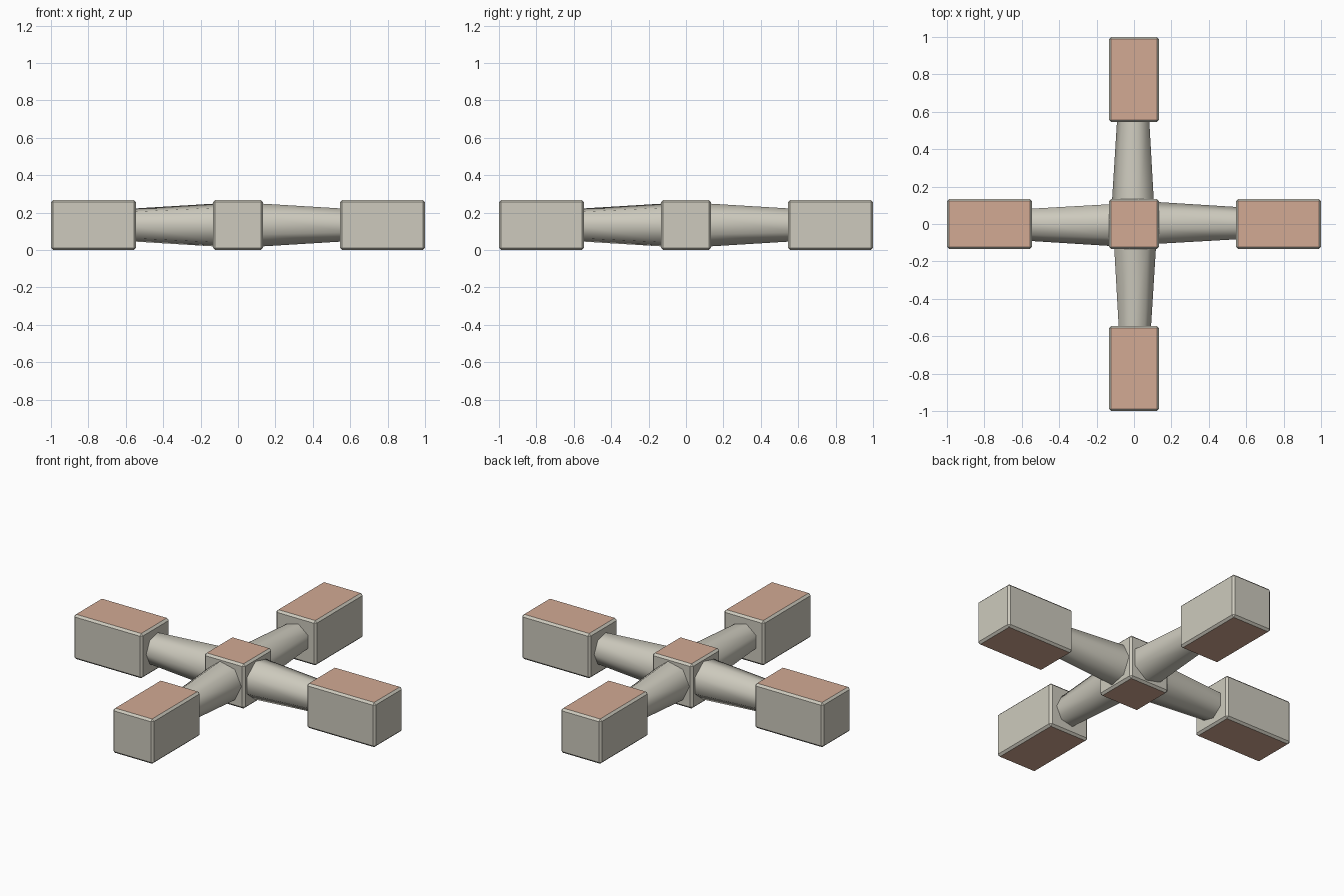
import bpy, bmesh, math
from mathutils import Matrix

if "Cube" in bpy.data.objects:
    bpy.data.objects.remove(bpy.data.objects["Cube"])

W = 0.268          # width and height of every block
ZC = W / 2         # height of the arm axis


def material(name, rgb):
    m = bpy.data.materials.new(name)
    m.diffuse_color = (*rgb, 1)
    m.use_nodes = True
    m.node_tree.nodes["Principled BSDF"].inputs["Base Color"].default_value = m.diffuse_color
    return m


stone = material("warm grey", (0.61, 0.59, 0.51))
clay = material("clay orange", (0.645, 0.40, 0.296))


def finish(bm, name, mats):
    mesh = bpy.data.meshes.new(name)
    bm.normal_update()
    bm.to_mesh(mesh)
    bm.free()
    for m in mats:
        mesh.materials.append(m)
    ob = bpy.data.objects.new(name, mesh)
    bpy.context.collection.objects.link(ob)
    return ob


def block(name, x0, x1, turn):
    """Chamfered block along the turned x axis, clay on top and bottom."""
    bm = bmesh.new()
    bmesh.ops.create_cube(bm, size=1)
    bmesh.ops.scale(bm, vec=(x1 - x0, W, W), verts=bm.verts)
    bmesh.ops.bevel(bm, geom=bm.edges[:], offset=0.012, segments=1, affect='EDGES')
    bmesh.ops.translate(bm, vec=((x0 + x1) / 2, 0, ZC), verts=bm.verts)
    bmesh.ops.rotate(bm, matrix=Matrix.Rotation(turn, 3, 'Z'), verts=bm.verts)
    bm.normal_update()
    for f in bm.faces:
        f.material_index = 1 if abs(f.normal.z) > 0.9 else 0
    return finish(bm, name, [stone, clay])


def arm(name, turn):
    """Seven-sided tapered bar with one corner pointing sideways."""
    x0, r0, x1, r1, n = 0.10, 0.119, 0.58, 0.089, 7
    bm = bmesh.new()
    rings = [[bm.verts.new((x, r * math.cos(math.tau * i / n),
                            ZC + r * math.sin(math.tau * i / n)))
              for i in range(n)] for x, r in ((x0, r0), (x1, r1))]
    a, b = rings
    for i in range(n):
        j = (i + 1) % n
        bm.faces.new((a[i], a[j], b[j], b[i])).smooth = True
    bm.faces.new(a)
    bm.faces.new(b)
    bmesh.ops.recalc_face_normals(bm, faces=bm.faces)
    for e in bm.edges:   # crisp caps, smooth sides
        e.smooth = all(len(f.verts) == 4 for f in e.link_faces)
    bmesh.ops.rotate(bm, matrix=Matrix.Rotation(turn, 3, 'Z'), verts=bm.verts)
    return finish(bm, name, [stone])


# hub in the middle
block("hub_block", -W / 2, W / 2, 0)

# four arms, each with an end block
for k, side in enumerate(("right", "back", "left", "front")):
    arm(side + "_arm", k * math.pi / 2)
    block(side + "_end_block", 0.545, 1.0, k * math.pi / 2)
